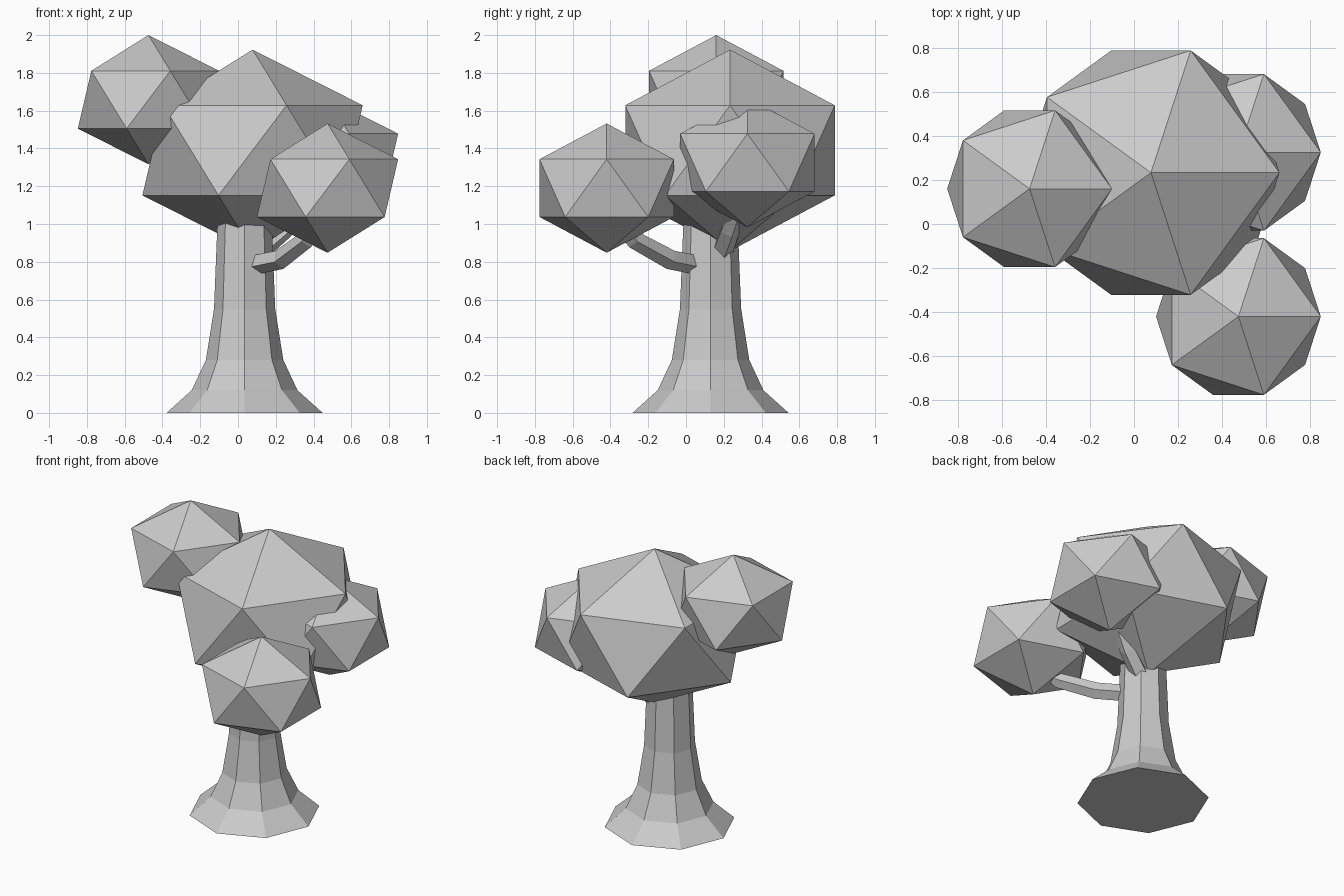
import bpy, bmesh
from math import cos, sin, tau
from mathutils import Vector

if "Cube" in bpy.data.objects:
    bpy.data.objects.remove(bpy.data.objects["Cube"])


def finish(bm, name):
    bmesh.ops.recalc_face_normals(bm, faces=bm.faces)
    me = bpy.data.meshes.new(name)
    bm.to_mesh(me)
    bm.free()
    ob = bpy.data.objects.new(name, me)
    bpy.context.collection.objects.link(ob)
    return ob


def tube(name, path, sides, phase=0.0):
    """Faceted, capped tube through (x, y, z, radius) points."""
    bm = bmesh.new()
    pts = [Vector(p[:3]) for p in path]
    rings = []
    for i, p in enumerate(pts):
        d = (pts[min(i + 1, len(pts) - 1)] - pts[max(i - 1, 0)]).normalized()
        if abs(d.z) > 0.999:
            u = Vector((1, 0, 0))
        else:
            u = d.cross(Vector((0, 0, 1))).normalized()
        v = d.cross(u)
        r = path[i][3]
        rings.append([bm.verts.new(p + r * (cos(phase + tau * k / sides) * u
                                            + sin(phase + tau * k / sides) * v))
                      for k in range(sides)])
    for a, b in zip(rings, rings[1:]):
        for k in range(sides):
            n = (k + 1) % sides
            bm.faces.new((a[k], a[n], b[n], b[k]))
    bm.faces.new(rings[0])
    bm.faces.new(rings[-1])
    return finish(bm, name)


def foliage(name, center, r, rz):
    """Icosahedron, flattened vertically."""
    bm = bmesh.new()
    bmesh.ops.create_icosphere(bm, subdivisions=1, radius=1)
    bmesh.ops.scale(bm, vec=(r, r, rz), verts=bm.verts)
    bmesh.ops.translate(bm, vec=center, verts=bm.verts)
    return finish(bm, name)


# Flared octagonal trunk
profile = [(0, 0.413), (0.12, 0.28), (0.28, 0.205), (0.55, 0.162), (1.1, 0.14)]
tube("trunk", [(0.035, 0.13, z, r) for z, r in profile], 8)

# Branches reaching to the side foliage
tube("front_branch", [(0.08, 0.06, 0.785, 0.055), (0.23, -0.09, 0.815, 0.055),
                      (0.37, -0.28, 0.92, 0.05), (0.45, -0.38, 1.04, 0.045)], 5, tau / 4)
tube("back_branch", [(0.11, 0.19, 0.86, 0.06), (0.24, 0.23, 0.97, 0.055),
                     (0.42, 0.30, 1.17, 0.045)], 5, tau / 4)
tube("left_branch", [(0.0, 0.13, 0.98, 0.06), (-0.24, 0.14, 1.18, 0.055),
                     (-0.45, 0.155, 1.40, 0.045)], 5, tau / 4)

# Foliage clumps
foliage("main_foliage", (0.077, 0.233, 1.39), 0.652, 0.533)
foliage("front_foliage", (0.474, -0.42, 1.19), 0.418, 0.342)
foliage("left_foliage", (-0.474, 0.16, 1.658), 0.418, 0.342)
foliage("back_foliage", (0.474, 0.325, 1.325), 0.418, 0.342)
